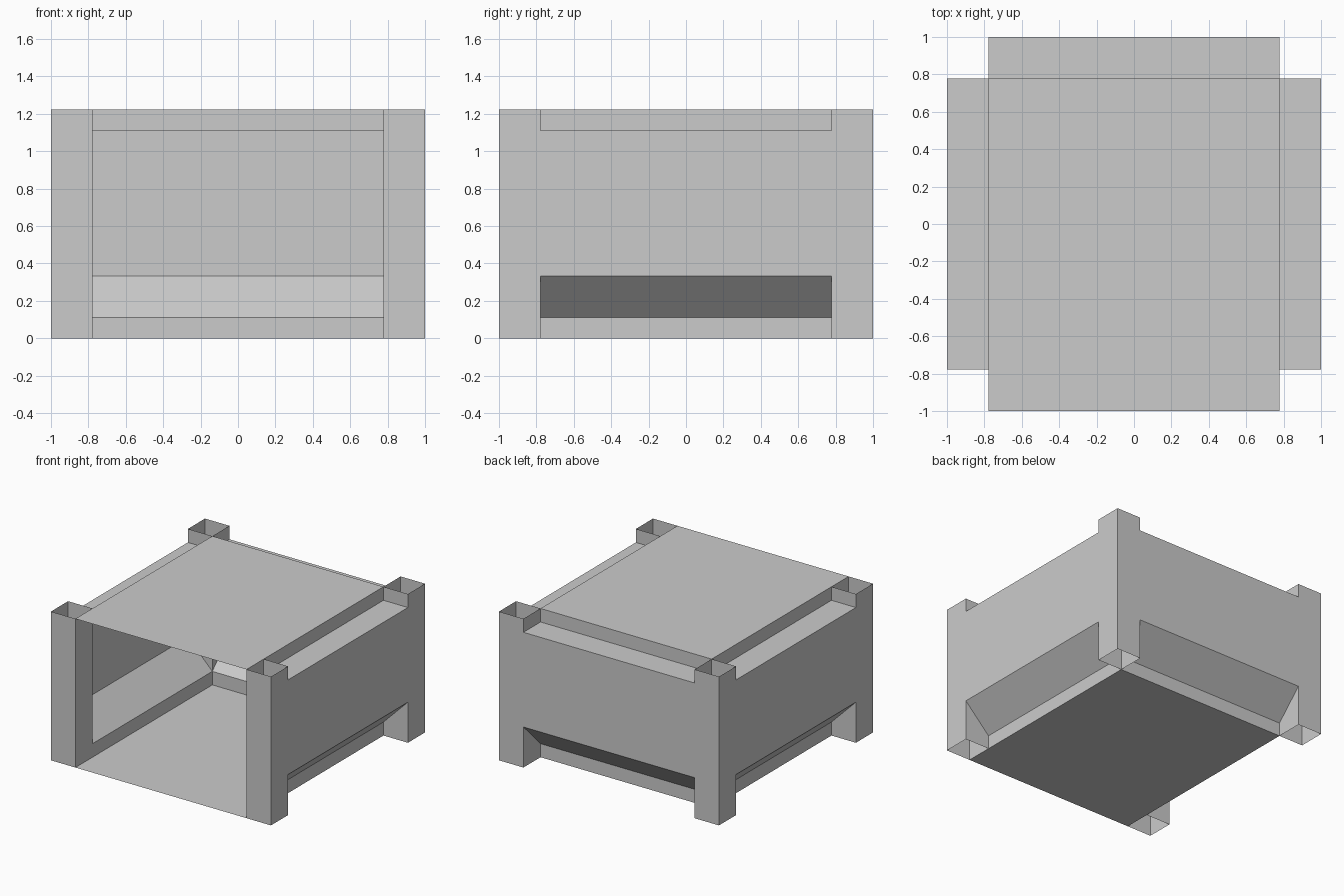
import bpy, bmesh, math
from mathutils import Matrix, Vector

if "Cube" in bpy.data.objects:
    bpy.data.objects.remove(bpy.data.objects["Cube"])

U = 1 / 9                      # module: the bin is 18 x 18 x 11 modules
IN, OUT, TOP = 7 * U, 9 * U, 11 * U

grey = bpy.data.materials.new("light grey")
grey.diffuse_color = (0.6, 0.6, 0.6, 1)
grey.use_nodes = True
grey.node_tree.nodes["Principled BSDF"].inputs["Base Color"].default_value = grey.diffuse_color


def sweep(name, path, direction, closed=False, turn=0.0):
    """Sweep a flat polyline along a direction into a thin sheet."""
    bm = bmesh.new()
    d = Vector(direction)
    a = [bm.verts.new(p) for p in path]
    b = [bm.verts.new(Vector(p) + d) for p in path]
    n = len(path)
    for i in range(n if closed else n - 1):
        j = (i + 1) % n
        bm.faces.new((a[i], a[j], b[j], b[i]))
    bm.transform(Matrix.Rotation(turn, 4, 'Z'))
    mesh = bpy.data.meshes.new(name)
    bm.to_mesh(mesh)
    bm.free()
    mesh.materials.append(grey)
    obj = bpy.data.objects.new(name, mesh)
    bpy.context.collection.objects.link(obj)
    return obj


# Wall profile: recessed foot, sloped flare, upright wall, stacking ledge, rim
profile = [(7, 0), (7, 1), (9, 3), (9, 10), (7, 10), (7, 11)]
wall_path = [(r * U, IN, z * U) for r, z in profile]
for name, turn in (("right_wall", 0), ("back_wall", 90), ("left_wall", 180)):
    sweep(name, wall_path, (0, -2 * IN, 0), turn=math.radians(turn))

# Hollow corner posts, open at both ends
post_path = [(IN, IN, 0), (OUT, IN, 0), (OUT, OUT, 0), (IN, OUT, 0)]
for i, name in enumerate(("back_right", "back_left", "front_left", "front_right")):
    sweep(name + "_post", post_path, (0, 0, TOP), closed=True,
          turn=i * math.pi / 2)

# Floor (facing down) and top panel (facing up), reaching the open front
sweep("floor", [(IN, -OUT, 0), (-IN, -OUT, 0)], (0, OUT + IN, 0))
sweep("top_panel", [(-IN, -OUT, TOP), (IN, -OUT, TOP)], (0, OUT + IN, 0))
